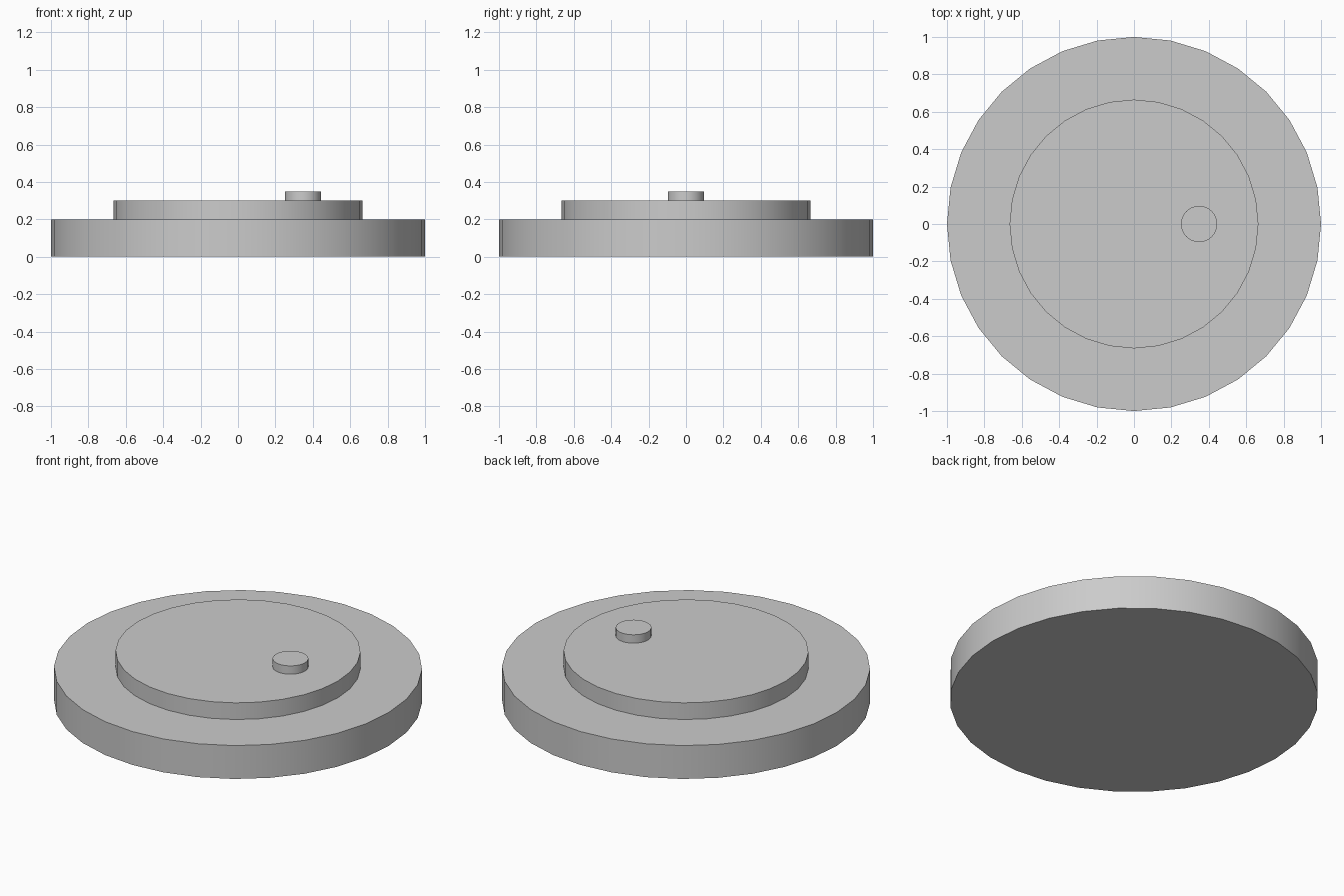
import bpy

if "Cube" in bpy.data.objects:
    bpy.data.objects.remove(bpy.data.objects["Cube"])


def disc(name, radius, z0, z1, x=0.0):
    """Upright 32-sided disc between two heights, smooth rim and crisp edges."""
    bpy.ops.mesh.primitive_cylinder_add(
        vertices=32, radius=radius, depth=z1 - z0, location=(x, 0, (z0 + z1) / 2))
    obj = bpy.context.object
    obj.name = name
    bpy.ops.object.shade_smooth_by_angle()
    return obj


# Wide base
disc("base", 1.0, 0.0, 0.2)
# Raised middle plate
disc("raised_plate", 0.665, 0.2, 0.3)
# Small off-centre knob
disc("knob", 0.097, 0.3, 0.35, x=0.348)
